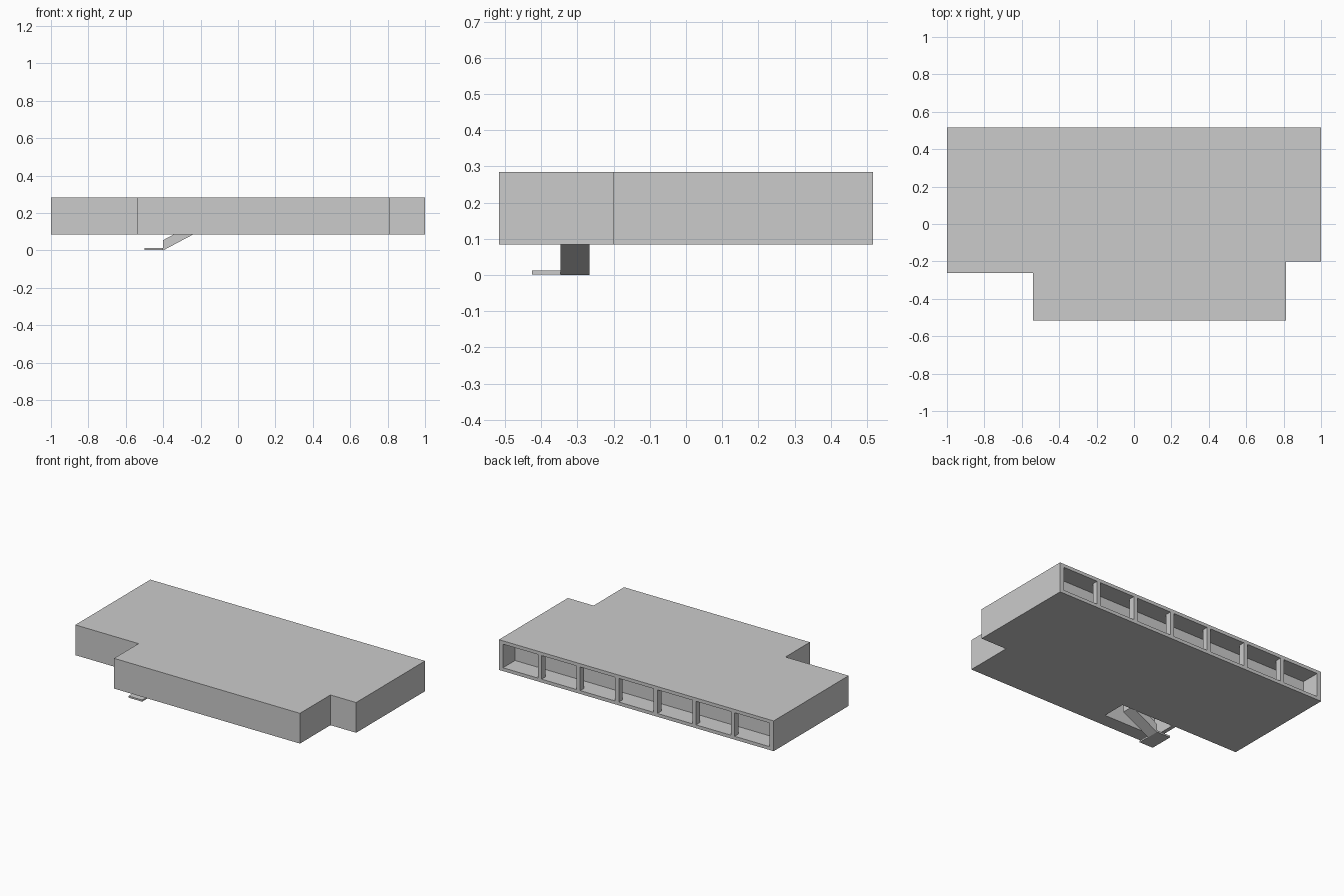
import bpy, bmesh
from mathutils import Vector

if "Cube" in bpy.data.objects:
    bpy.data.objects.remove(bpy.data.objects["Cube"])

Z0, Z1 = 0.085, 0.284      # storey underside and roof
BACK = 0.517


def prism(name, profile, depth):
    """Extrude a closed 3D profile along a depth vector."""
    bm = bmesh.new()
    face = bm.faces.new([bm.verts.new(p) for p in profile])
    ext = bmesh.ops.extrude_face_region(bm, geom=[face])
    verts = [v for v in ext["geom"] if isinstance(v, bmesh.types.BMVert)]
    bmesh.ops.translate(bm, verts=verts, vec=Vector(depth))
    bmesh.ops.recalc_face_normals(bm, faces=bm.faces)
    mesh = bpy.data.meshes.new(name)
    bm.to_mesh(mesh)
    bm.free()
    obj = bpy.data.objects.new(name, mesh)
    bpy.context.collection.objects.link(obj)
    return obj


def box(name, x0, x1, y0, y1, z0, z1):
    ring = [(x0, y0, z0), (x1, y0, z0), (x1, y1, z0), (x0, y1, z0)]
    return prism(name, ring, (0, 0, z1 - z0))


def cut(target, cutter):
    mod = target.modifiers.new(cutter.name, "BOOLEAN")
    mod.operation = "DIFFERENCE"
    mod.solver = "EXACT"
    mod.object = cutter
    cutter.hide_render = True
    cutter.hide_set(True)


# Storey block with two notched front corners
outline = [(-1, BACK), (-1, -0.263), (-0.54, -0.263), (-0.54, -BACK),
           (0.813, -BACK), (0.813, -0.2), (1, -0.2), (1, BACK)]
storey = prism("storey", [(x, y, Z0) for x, y in outline], (0, 0, Z1 - Z0))

# Long gallery recess behind the back openings
cut(storey, box("gallery_cutter", -0.97, 0.97, BACK - 0.125, BACK + 0.1,
                Z0 + 0.022, Z1 - 0.022))

# Stairwell opening in the underside
cut(storey, box("stairwell_cutter", -0.515, -0.135, -0.425, -0.266,
                Z0 - 0.1, Z1 - 0.022))

# Posts dividing the gallery into seven bays
pitch, half = 1.967 / 7, 0.0135
for i in range(6):
    x = (i - 2.5) * pitch
    box(f"gallery_post_{i + 1}", x - half, x + half, BACK - 0.04, BACK,
        Z0 + 0.022, Z1 - 0.022)

# Sloping stair flight
flight = [(-0.4, 0), (-0.21, 0.101), (-0.21, 0.156), (-0.4, 0.055)]
prism("stair_flight", [(x, -0.347, z) for x, z in flight], (0, 0.08, 0))

# Half landing at the foot of the flight
box("stair_landing", -0.5, -0.4, -0.425, -0.267, 0.001, 0.012)
